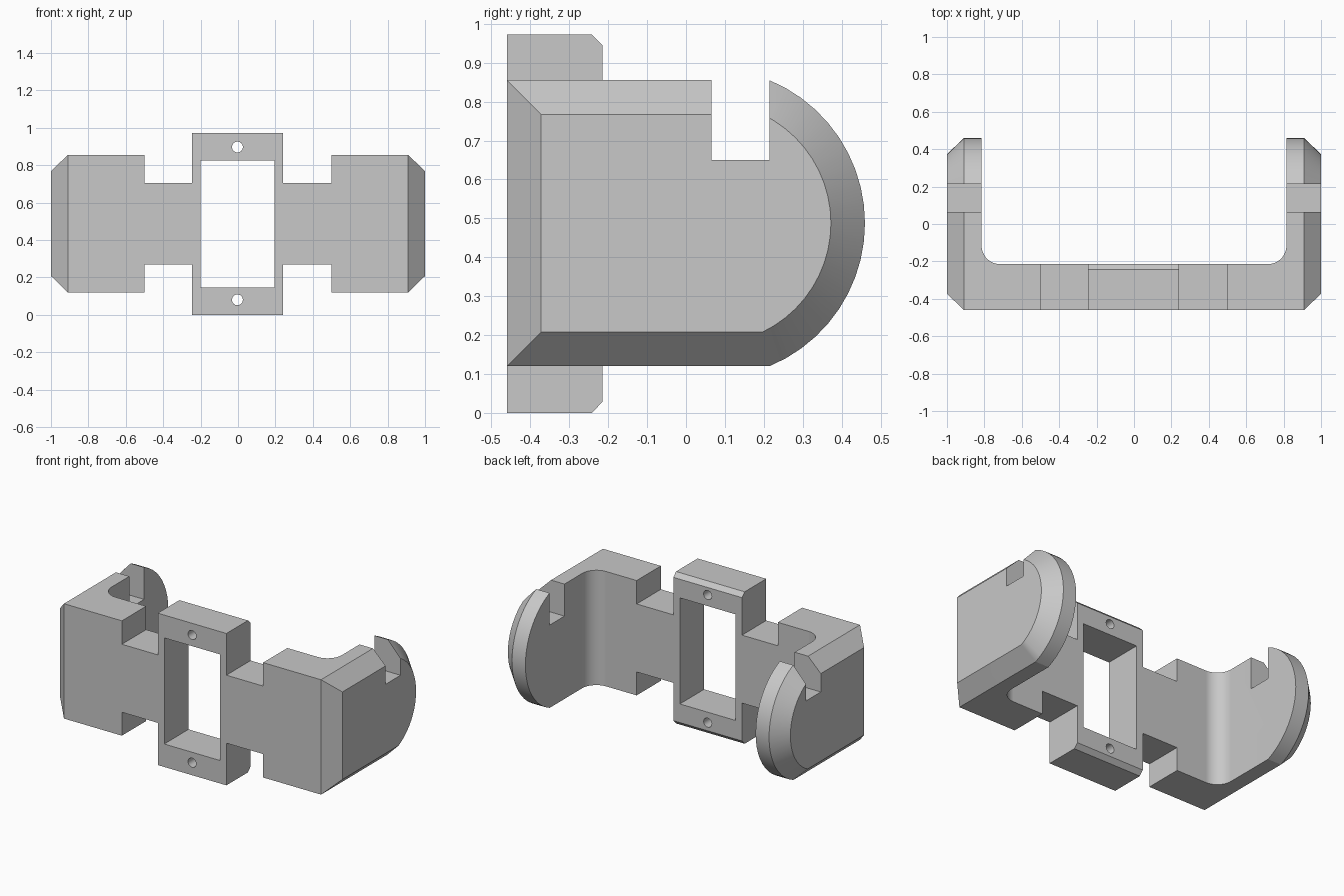
import bpy, bmesh, math

cube = bpy.data.objects.get("Cube")
if cube:
    bpy.data.objects.remove(cube, do_unlink=True)

FRONT, WALL = -0.46, -0.215      # front and back of the front plate
LOW, HIGH = 0.12, 0.855          # height range of the side wings
MID = (LOW + HIGH) / 2
BEVEL = 0.0875
SHIFT = -0.003                   # centre of the mounting frame

grey = bpy.data.materials.new("light_grey")
grey.use_nodes = True
colour = (0.58, 0.58, 0.58, 1)
grey.diffuse_color = colour
grey.node_tree.nodes["Principled BSDF"].inputs["Base Color"].default_value = colour


def loft(name, rings):
    """Closed solid through matching rings of points."""
    bm = bmesh.new()
    loops = [[bm.verts.new(p) for p in ring] for ring in rings]
    n = len(loops[0])
    bm.faces.new(loops[0])
    bm.faces.new(loops[-1])
    for a, b in zip(loops, loops[1:]):
        for i in range(n):
            j = (i + 1) % n
            bm.faces.new((a[i], a[j], b[j], b[i]))
    bmesh.ops.recalc_face_normals(bm, faces=bm.faces)
    mesh = bpy.data.meshes.new(name)
    bm.to_mesh(mesh)
    bm.free()
    obj = bpy.data.objects.new(name, mesh)
    bpy.context.collection.objects.link(obj)
    mesh.materials.append(grey)
    return obj


def box(name, x0, x1, y0, y1, z0, z1):
    return loft(name, [[(x0, y0, z), (x1, y0, z), (x1, y1, z), (x0, y1, z)]
                       for z in (z0, z1)])


def combine(body, other, operation):
    mod = body.modifiers.new(operation, 'BOOLEAN')
    mod.operation, mod.solver, mod.object = operation, 'EXACT', other
    bpy.context.view_layer.objects.active = body
    bpy.ops.object.modifier_apply(modifier=mod.name)
    bpy.data.objects.remove(other, do_unlink=True)


def arm_profile(inset, steps=20):
    """Side outline: straight front, rounded back."""
    radius, centre = 0.398 - inset, 0.062
    half = (HIGH - LOW) / 2 - inset
    end = math.asin(half / radius)
    pts = [(FRONT + inset, MID + half), (FRONT + inset, MID - half)]
    for i in range(steps + 1):
        a = -end + 2 * end * i / steps
        pts.append((centre + radius * math.cos(a), MID + radius * math.sin(a)))
    return pts


# Mounting frame with chamfered back edges
frame_outline = [(FRONT, 0), (-0.242, 0), (WALL, 0.028), (WALL, 0.945),
                 (-0.242, 0.972), (FRONT, 0.972)]
body = loft("servo_bracket", [[(SHIFT + x, y, z) for y, z in frame_outline]
                              for x in (-0.243, 0.243)])

# Narrow neck joining frame and wings
combine(body, box("neck", -0.6, 0.6, FRONT, WALL, 0.27, 0.705), 'UNION')

for s in (1, -1):
    # Wing with a rounded inside corner
    plan = [(0.5, WALL), (0.5, FRONT), (0.86, FRONT), (0.86, WALL + 0.1)]
    for i in range(13):
        a = math.pi / 2 * i / 12
        plan.append((0.715 + 0.1 * math.cos(a), WALL + 0.1 - 0.1 * math.sin(a)))
    wing = loft("wing", [[(s * x, y, z) for x, y in plan] for z in (LOW, HIGH)])
    combine(body, wing, 'UNION')

    # Side arm, bevelled on the outside
    arm = loft("side_arm", [[(s * x, y, z) for y, z in arm_profile(inset)]
                            for x, inset in ((0.815, 0), (0.91, 0), (1, BEVEL))])
    combine(body, arm, 'UNION')

    # Slot in the top of the arm
    x0, x1 = sorted((s * 0.75, s * 1.1))
    combine(body, box("slot", x0, x1, 0.065, 0.215, 0.65, 1.1), 'DIFFERENCE')

# Window and screw holes
combine(body, box("window", SHIFT - 0.197, SHIFT + 0.197, -0.6, 0, 0.147, 0.826), 'DIFFERENCE')
for z in (0.08, 0.897):
    ring = [(SHIFT + 0.029 * math.cos(math.tau * i / 24),
             z + 0.029 * math.sin(math.tau * i / 24)) for i in range(24)]
    hole = loft("screw_hole", [[(x, y, h) for x, h in ring] for y in (-0.6, 0)])
    combine(body, hole, 'DIFFERENCE')

# Merge coplanar faces left by the joins
bm = bmesh.new()
bm.from_mesh(body.data)
bmesh.ops.remove_doubles(bm, verts=bm.verts, dist=0.0002)
bmesh.ops.dissolve_limit(bm, angle_limit=math.radians(0.5), verts=bm.verts, edges=bm.edges)
bm.to_mesh(body.data)
bm.free()

# Smooth curves, crisp edges
bpy.ops.object.select_all(action='DESELECT')
body.select_set(True)
bpy.context.view_layer.objects.active = body
bpy.ops.object.shade_smooth_by_angle(angle=math.radians(25))
weighted = body.modifiers.new("weighted_normals", 'WEIGHTED_NORMAL')
weighted.keep_sharp = True
